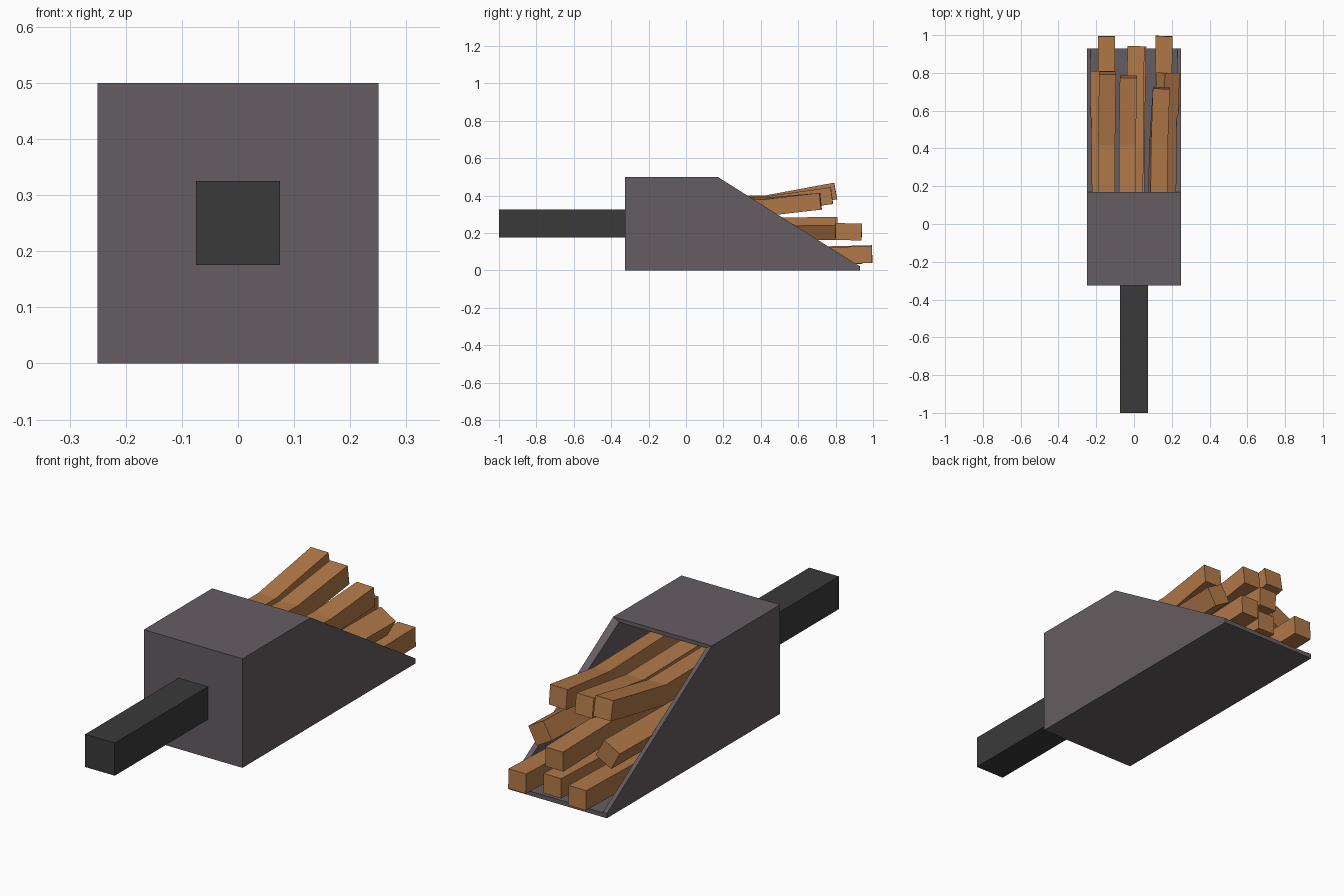
import bpy
import bmesh
from mathutils import Matrix, Vector
from math import radians

cube = bpy.data.objects.get("Cube")
if cube:
    bpy.data.objects.remove(cube, do_unlink=True)


def make_material(name, rgb):
    mat = bpy.data.materials.new(name)
    mat.use_nodes = True
    mat.diffuse_color = (*rgb, 1)
    mat.node_tree.nodes["Principled BSDF"].inputs["Base Color"].default_value = (*rgb, 1)
    return mat


scoop_grey = make_material("warm grey metal", (0.13, 0.108, 0.12))
handle_grey = make_material("dark handle", (0.042, 0.042, 0.042))
stick_brown = make_material("golden brown", (0.44, 0.19, 0.065))


def finish(bm, name, mat):
    bmesh.ops.recalc_face_normals(bm, faces=bm.faces)
    mesh = bpy.data.meshes.new(name)
    bm.to_mesh(mesh)
    bm.free()
    mesh.materials.append(mat)
    obj = bpy.data.objects.new(name, mesh)
    bpy.context.collection.objects.link(obj)
    return obj


# Scoop: side profile pulled across the width, slanted mouth left open
profile = [(-0.325, 0), (0.93, 0), (0.93, 0.022), (0.17, 0.5), (-0.325, 0.5)]
bm = bmesh.new()
side = bm.faces.new([bm.verts.new((-0.25, y, z)) for y, z in profile])
moved = bmesh.ops.extrude_face_region(bm, geom=[side], use_keep_orig=True)["geom"]
bmesh.ops.translate(bm, vec=(0.5, 0, 0), verts=[v for v in moved if isinstance(v, bmesh.types.BMVert)])
bmesh.ops.recalc_face_normals(bm, faces=bm.faces)
mouth = [f for f in bm.faces if f.normal.y > 0.1]
bmesh.ops.delete(bm, geom=mouth, context="FACES")
scoop = finish(bm, "scoop", scoop_grey)
walls = scoop.modifiers.new("walls", "SOLIDIFY")
walls.thickness = 0.02
walls.offset = -1
walls.use_even_offset = True

# Handle
bm = bmesh.new()
bmesh.ops.create_cube(bm, size=1, matrix=Matrix.Translation((0, -0.6625, 0.25)) @ Matrix.Diagonal((0.15, 0.675, 0.15, 1)))
finish(bm, "handle", handle_grey)


def stick(name, path, roll=0, twist=0, size=0.09):
    """Square bar swept along a path, rolled and twisted about its length."""
    bm = bmesh.new()
    pts = [Vector(p) for p in path]
    rings = []
    for i, p in enumerate(pts):
        along = (pts[min(i + 1, len(pts) - 1)] - pts[max(i - 1, 0)]).normalized()
        across = along.cross(Vector((0, 0, 1))).normalized()
        turn = Matrix.Rotation(radians(roll + twist * i / (len(pts) - 1)), 3, along)
        u = turn @ across * size / 2
        v = turn @ across.cross(along) * size / 2
        rings.append([bm.verts.new(p + c) for c in (u + v, v - u, -u - v, u - v)])
    for a, b in zip(rings, rings[1:]):
        for k in range(4):
            n = (k + 1) % 4
            bm.faces.new((a[k], a[n], b[n], b[k]))
    bm.faces.new(rings[0])
    bm.faces.new(rings[-1])
    finish(bm, name, stick_brown)


# Bottom layer
stick("bottom_stick_right", [(-0.15, -0.25, 0.07), (-0.145, 0.4, 0.075), (-0.145, 0.995, 0.09)])
stick("bottom_stick_middle", [(0.01, -0.25, 0.07), (0.01, 0.4, 0.07), (0.02, 0.94, 0.08)])
stick("bottom_stick_left", [(0.14, -0.25, 0.07), (0.15, 0.4, 0.07), (0.16, 0.995, 0.085)])

# Middle layer
stick("middle_stick_right", [(-0.16, -0.25, 0.22), (-0.17, 0.4, 0.22), (-0.17, 0.81, 0.225)], roll=-28)
stick("middle_stick_centre", [(0.0, -0.25, 0.2), (0.005, 0.4, 0.22), (0.01, 0.94, 0.205)])
stick("middle_stick_left", [(0.16, -0.25, 0.21), (0.17, 0.4, 0.22), (0.18, 0.8, 0.225)], roll=30)

# Upper layer, bent upwards past the mouth
stick("upper_stick_right", [(-0.145, -0.25, 0.36), (-0.145, 0.42, 0.355), (-0.14, 0.8, 0.425)])
stick("upper_stick_centre", [(-0.035, -0.25, 0.36), (-0.035, 0.42, 0.35), (-0.03, 0.78, 0.4)])
stick("upper_stick_left", [(0.12, -0.25, 0.36), (0.13, 0.42, 0.34), (0.145, 0.72, 0.37)], roll=12, twist=-12)
